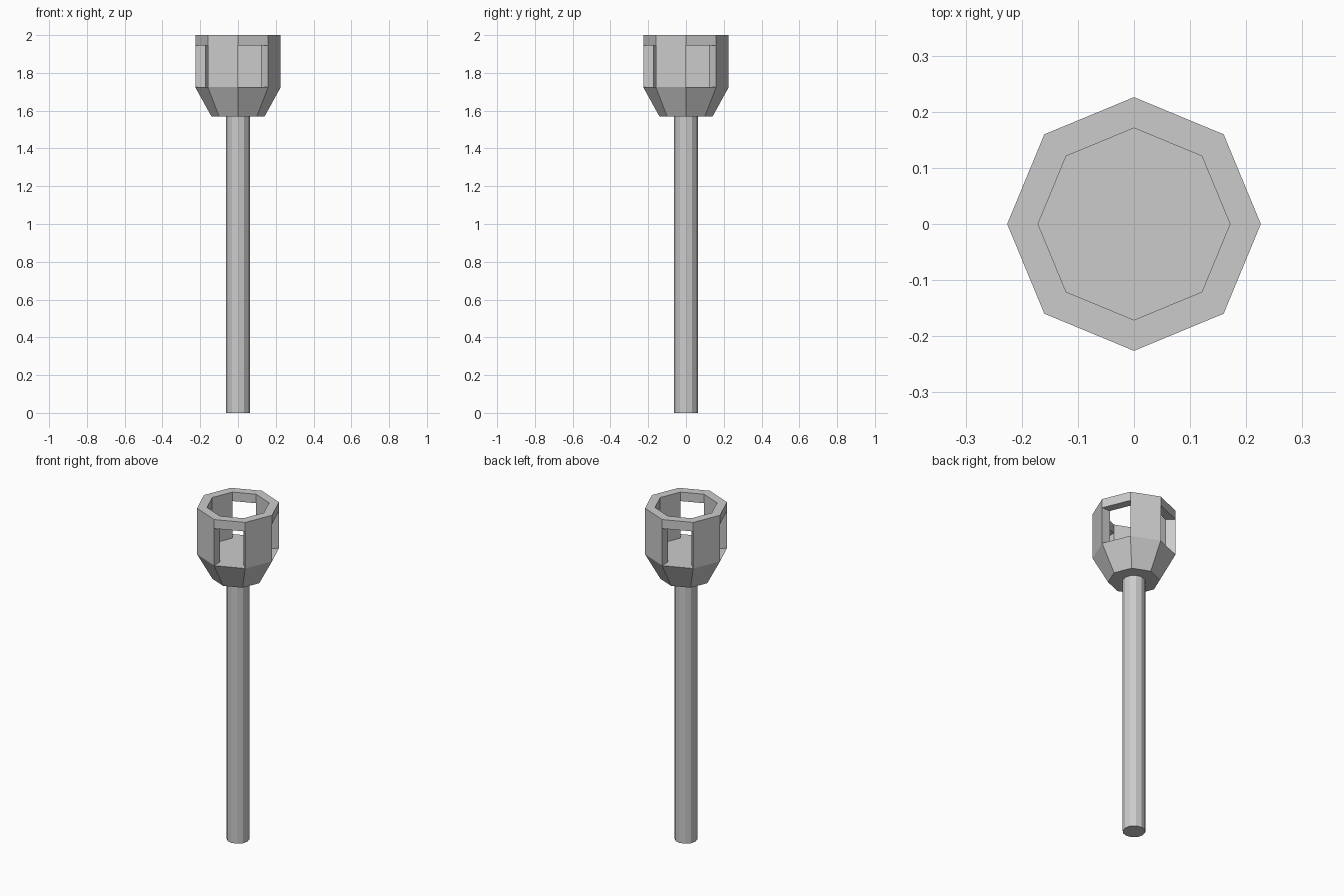
import bpy, bmesh, math

if "Cube" in bpy.data.objects:
    bpy.data.objects.remove(bpy.data.objects["Cube"])

N = 8
R_FOOT, R_OUT, R_IN = 0.141, 0.226, 0.171
Z_FOOT, Z_SILL, Z_LINTEL, Z_TOP = 1.57, 1.724, 1.946, 2.0


def ring(bm, radius, z, sides=N):
    return [bm.verts.new((radius * math.cos(2 * math.pi * i / sides),
                          radius * math.sin(2 * math.pi * i / sides), z))
            for i in range(sides)]


def finish(bm, name):
    bmesh.ops.recalc_face_normals(bm, faces=bm.faces[:])
    mesh = bpy.data.meshes.new(name)
    bm.to_mesh(mesh)
    bm.free()
    obj = bpy.data.objects.new(name, mesh)
    bpy.context.collection.objects.link(obj)


# Pole: plain faceted shaft
bm = bmesh.new()
low, high = ring(bm, 0.0625, 0, 12), ring(bm, 0.0625, Z_FOOT, 12)
bm.faces.new(low)
bm.faces.new(high)
for i in range(12):
    j = (i + 1) % 12
    bm.faces.new((low[i], low[j], high[j], high[i]))
finish(bm, "pole")

# Head: tapered foot, floor, alternating walls and openings, top band
bm = bmesh.new()
foot = ring(bm, R_FOOT, Z_FOOT)
out = [ring(bm, R_OUT, z) for z in (Z_SILL, Z_LINTEL, Z_TOP)]
inn = [ring(bm, R_IN, z) for z in (Z_SILL, Z_LINTEL, Z_TOP)]


def strip(a, b, i):
    j = (i + 1) % N
    bm.faces.new((a[i], a[j], b[j], b[i]))


bm.faces.new(foot)
bm.faces.new(inn[0])
for i in range(N):
    strip(foot, out[0], i)
    strip(out[1], out[2], i)
    strip(inn[1], inn[2], i)
    strip(out[2], inn[2], i)
    if i % 2:
        # solid wall panel
        strip(out[0], out[1], i)
        strip(inn[0], inn[1], i)
    else:
        # opening: sill and lintel
        strip(out[0], inn[0], i)
        strip(out[1], inn[1], i)
    # radial wall end at each corner
    bm.faces.new((out[0][i], out[1][i], inn[1][i], inn[0][i]))
finish(bm, "torch_head")
